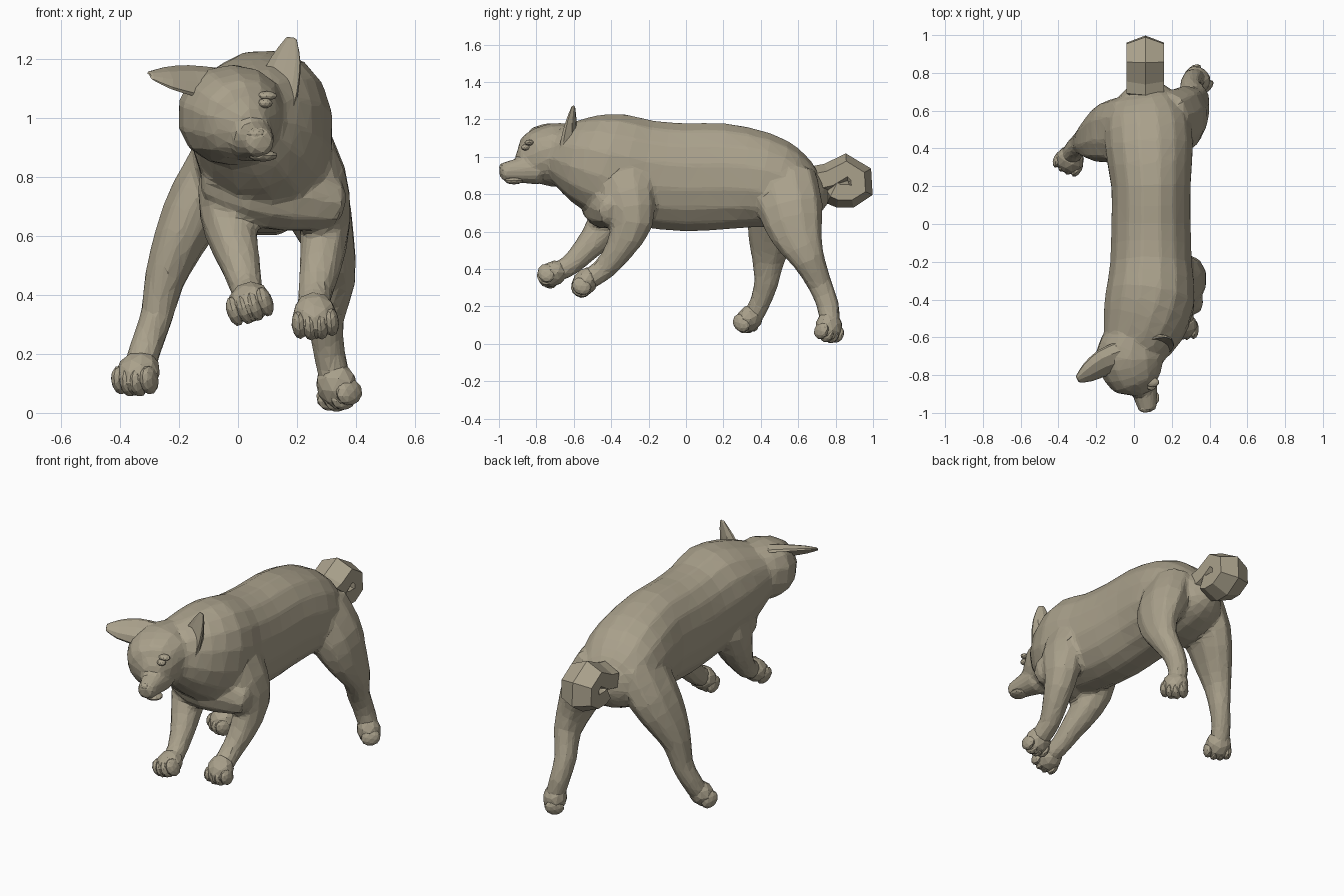
import bpy, bmesh, math
from mathutils import Vector, Matrix

fur = bpy.data.materials.new("fur")
fur.diffuse_color = (0.40, 0.355, 0.26, 1)


def finish(name, bm):
    bmesh.ops.recalc_face_normals(bm, faces=bm.faces)
    me = bpy.data.meshes.new(name)
    bm.to_mesh(me)
    bm.free()
    me.materials.append(fur)
    ob = bpy.data.objects.new(name, me)
    bpy.context.collection.objects.link(ob)
    return ob


def resample(rows, n):
    """Catmull-Rom interpolation of (x, y, z, ru, rv) rows."""
    if n < 2:
        return [Vector(r) for r in rows]
    p = [Vector(r) for r in rows]
    p = [p[0] * 2 - p[1]] + p + [p[-1] * 2 - p[-2]]
    out = []
    for i in range(1, len(p) - 2):
        a, b, c, d = p[i - 1:i + 3]
        for k in range(n):
            t = k / n
            out.append(0.5 * (2 * b + (c - a) * t + (2 * a - 5 * b + 4 * c - d) * t * t
                              + (3 * b - a - 3 * c + d) * t ** 3))
    return out + [p[-2]]


def loft(name, rows, sides=12, steps=2, ref=(1, 0, 0), power=0.92, cup=False):
    """Skin elliptical sections along a path; ref gives the width direction."""
    rows = resample(rows, steps)
    pts = [Vector(r[:3]) for r in rows]
    bm = bmesh.new()
    rings = []

    def ring(c, t, ru, rv):
        u = Vector(ref)
        u = (u - t * u.dot(t)).normalized()
        v = t.cross(u)
        vs = []
        for k in range(sides):
            a = 2 * math.pi * (k + 0.5) / sides
            ca, sa = math.cos(a), math.sin(a)
            ca = math.copysign(abs(ca) ** power, ca)
            sa = math.copysign(abs(sa) ** power, sa)
            if cup and sa < 0:
                sa *= -0.35
            vs.append(bm.verts.new(c + u * ca * ru + v * sa * rv))
        rings.append(vs)

    last = len(pts) - 1
    for i, (c, r) in enumerate(zip(pts, rows)):
        t = (pts[min(i + 1, last)] - pts[max(i - 1, 0)]).normalized()
        ru, rv = r[3], r[4]
        tip = min(ru, rv) * 0.3
        if i == 0:
            ring(c - t * tip, t, ru * 0.6, rv * 0.6)
        ring(c, t, ru, rv)
        if i == last:
            ring(c + t * tip, t, ru * 0.6, rv * 0.6)
    for a, b in zip(rings, rings[1:]):
        for k in range(sides):
            j = (k + 1) % sides
            bm.faces.new((a[k], a[j], b[j], b[k]))
    bm.faces.new(rings[0])
    bm.faces.new(rings[-1])
    return finish(name, bm)


def blob(bm, c, axes, size):
    m = Matrix(axes).transposed().to_4x4()
    bmesh.ops.create_icosphere(bm, subdivisions=2, radius=1,
                               matrix=Matrix.Translation(c) @ m @ Matrix.Diagonal((*size, 1)))


def paw(name, c, forward, spread):
    """Pad with four toes fanned along the spread direction."""
    c, f, s = Vector(c), Vector(forward).normalized(), Vector(spread)
    s = (s - f * s.dot(f)).normalized()
    axes = (f, s, f.cross(s))
    bm = bmesh.new()
    blob(bm, c, axes, (0.085, 0.076, 0.066))
    for k in (-1.5, -0.5, 0.5, 1.5):
        blob(bm, c + f * (0.047 - 0.010 * abs(k)) + s * k * 0.036, axes, (0.046, 0.027, 0.054))
    finish(name, bm)


# Torso and neck
parts = [loft("body", [
    (0.00, -0.65, 1.015, 0.175, 0.17), (0.045, -0.54, 0.985, 0.22, 0.24),
    (0.085, -0.40, 0.95, 0.24, 0.29), (0.09, -0.22, 0.91, 0.22, 0.29),
    (0.09, 0.00, 0.89, 0.213, 0.293), (0.09, 0.20, 0.895, 0.213, 0.288),
    (0.08, 0.40, 0.875, 0.235, 0.26), (0.07, 0.55, 0.835, 0.225, 0.22),
    (0.06, 0.67, 0.82, 0.16, 0.15), (0.05, 0.73, 0.83, 0.09, 0.09)], sides=16)]

# Chest fur between the shoulders
parts.append(loft("chest", [
    (-0.08, -0.43, 0.80, 0.09, 0.10), (0.04, -0.46, 0.77, 0.13, 0.11),
    (0.18, -0.42, 0.74, 0.13, 0.11), (0.32, -0.37, 0.71, 0.09, 0.10)],
    sides=10, ref=(0, 0, 1)))

# Head and muzzle, turned to one side
parts.append(loft("head", [
    (0.00, -0.58, 1.03, 0.14, 0.15), (-0.02, -0.69, 1.01, 0.187, 0.172),
    (0.00, -0.78, 1.00, 0.165, 0.155), (0.025, -0.835, 0.985, 0.13, 0.127),
    (0.04, -0.868, 0.98, 0.085, 0.085)], sides=14))
parts.append(loft("muzzle", [
    (0.04, -0.80, 0.93, 0.085, 0.08), (0.058, -0.90, 0.926, 0.066, 0.066),
    (0.073, -0.98, 0.918, 0.05, 0.05)], sides=12))

# Legs, each from the top of the limb to the ankle
legs = {
    "front_leg_right": [
        (0.21, -0.34, 0.98, 0.08, 0.15), (0.27, -0.31, 0.80, 0.10, 0.145),
        (0.295, -0.29, 0.65, 0.09, 0.115), (0.28, -0.36, 0.50, 0.073, 0.077),
        (0.26, -0.44, 0.40, 0.058, 0.062), (0.26, -0.52, 0.345, 0.06, 0.056)],
    "front_leg_left": [
        (-0.01, -0.38, 0.92, 0.10, 0.14), (-0.04, -0.38, 0.75, 0.10, 0.13),
        (-0.025, -0.44, 0.62, 0.09, 0.10), (0.01, -0.54, 0.50, 0.068, 0.07),
        (0.03, -0.62, 0.42, 0.055, 0.058), (0.04, -0.68, 0.39, 0.056, 0.055)],
    "hind_leg_right": [
        (0.19, 0.52, 0.88, 0.11, 0.18), (0.26, 0.56, 0.72, 0.12, 0.175),
        (0.31, 0.595, 0.58, 0.088, 0.14), (0.33, 0.655, 0.45, 0.07, 0.09),
        (0.30, 0.715, 0.32, 0.06, 0.066), (0.31, 0.76, 0.20, 0.055, 0.06),
        (0.33, 0.77, 0.11, 0.055, 0.055)],
    "hind_leg_left": [
        (-0.03, 0.50, 0.88, 0.12, 0.18), (-0.13, 0.49, 0.72, 0.11, 0.17),
        (-0.20, 0.46, 0.58, 0.09, 0.135), (-0.25, 0.44, 0.45, 0.07, 0.09),
        (-0.275, 0.43, 0.33, 0.057, 0.066), (-0.31, 0.40, 0.23, 0.055, 0.057),
        (-0.335, 0.36, 0.15, 0.055, 0.055)],
}
parts += [loft(name, rows, sides=10) for name, rows in legs.items()]

# Blend torso, head and limbs into one faceted skin
bpy.ops.object.select_all(action='DESELECT')
for ob in parts:
    ob.select_set(True)
body = bpy.context.view_layer.objects.active = parts[0]
bpy.ops.object.join()
skin = body.modifiers.new("skin", 'REMESH')
skin.mode, skin.voxel_size = 'VOXEL', 0.014
soft = body.modifiers.new("soften", 'SMOOTH')
soft.factor, soft.iterations = 0.5, 3
facet = body.modifiers.new("facet", 'DECIMATE')
facet.ratio = 0.07

# Nose, eyes and brows
for name, pos, size in (
        ("nose", (0.062, -0.975, 0.945), (0.034, 0.024, 0.022)),
        ("eye_left", (-0.055, -0.848, 1.04), (0.026, 0.024, 0.017)),
        ("eye_right", (0.092, -0.858, 1.05), (0.026, 0.024, 0.017)),
        ("brow_left", (-0.062, -0.832, 1.062), (0.038, 0.026, 0.016)),
        ("brow_right", (0.097, -0.838, 1.075), (0.036, 0.026, 0.016)),
        ("lower_jaw", (0.085, -0.92, 0.872), (0.05, 0.05, 0.02))):
    bm = bmesh.new()
    blob(bm, Vector(pos), Matrix.Identity(3), size)
    finish(name, bm)

# Cupped ears
loft("ear_left", [
    (-0.08, -0.69, 1.09, 0.09, 0.075), (-0.17, -0.73, 1.11, 0.085, 0.06),
    (-0.25, -0.785, 1.125, 0.06, 0.04), (-0.298, -0.82, 1.14, 0.025, 0.015)],
    sides=10, ref=(0.5, -0.7, -0.6), cup=True)
loft("ear_right", [
    (0.10, -0.68, 0.96, 0.07, 0.08), (0.13, -0.655, 1.10, 0.075, 0.075),
    (0.16, -0.63, 1.20, 0.055, 0.045), (0.18, -0.608, 1.27, 0.02, 0.015)],
    sides=10, ref=(1, -0.3, 0), cup=True)

# Paws
paw("front_paw_right", (0.26, -0.54, 0.33), (0.05, -0.4, -0.6), (1, 0, 0.1))
paw("front_paw_left", (0.04, -0.71, 0.375), (0, -0.8, -0.4), (1, 0, 0.4))
paw("hind_paw_right", (0.335, 0.765, 0.092), (0.25, 0.0, -0.9), (0.6, -0.7, 0))
paw("hind_paw_left", (-0.34, 0.34, 0.135), (-0.25, -0.5, -0.6), (1, -0.5, 0))

# Curled low-poly tail
curl = [(0.70, 0.87), (0.77, 0.885), (0.86, 0.935), (0.918, 0.895),
        (0.922, 0.83), (0.88, 0.81), (0.82, 0.81), (0.79, 0.825)]
loft("tail", [(0.06, y, z, 0.115, 0.083) for y, z in curl],
     sides=6, steps=1, power=1)
